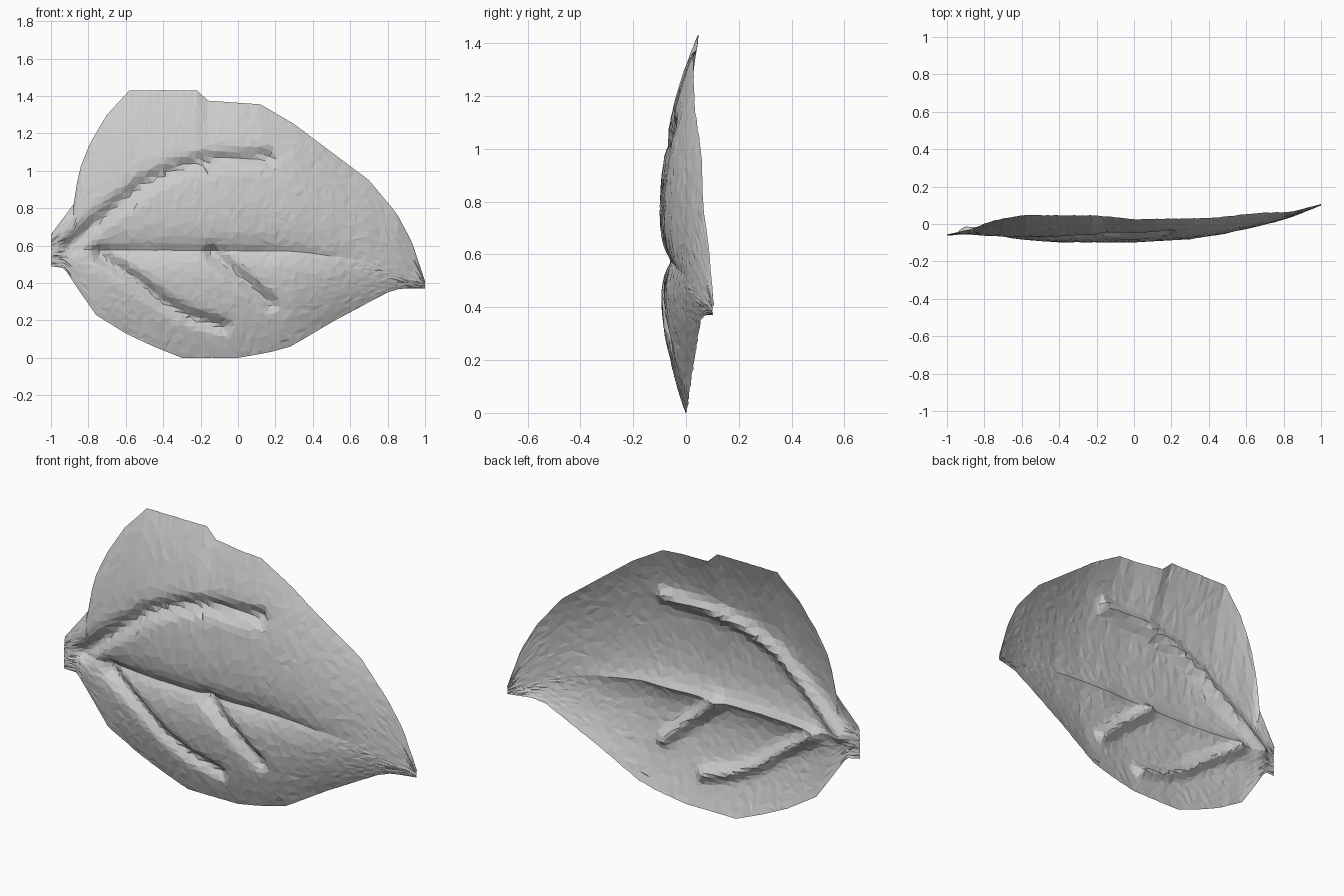
import bpy, bmesh, math, random
from mathutils import Vector
from mathutils.geometry import intersect_point_line

if "Cube" in bpy.data.objects:
    bpy.data.objects.remove(bpy.data.objects["Cube"])

random.seed(4)

# Leaf outline and midrib as (x, z) profiles
TOP = [(-1, .66), (-.88, .82), (-.85, 1.0), (-.79, 1.15), (-.7, 1.3), (-.58, 1.43), (-.22, 1.43),
       (-.16, 1.375), (.12, 1.355), (.3, 1.25), (.5, 1.1), (.7, .95), (.85, .77), (.93, .62),
       (.98, .47), (1, .41)]
BOTTOM = [(-1, .49), (-.93, .48), (-.85, .36), (-.76, .23), (-.6, .13), (-.45, .06), (-.3, 0),
          (0, 0), (.17, .03), (.28, .06), (.4, .13), (.5, .19), (.65, .27), (.8, .35), (.87, .37), (1, .37)]
MIDRIB = [(-1, .58), (.3, .57), (.7, .52), (1, .39)]

# Depth (x, y) along the crest, the upper rim and the lower rim
CREST = [(-1, -.062), (-.8, -.07), (-.6, -.09), (-.4, -.105), (0, -.105), (.3, -.088), (.5, -.055),
         (.7, -.005), (.85, .04), (1, .1)]
RIM_TOP = [(-1, -.055), (-.88, -.03), (-.75, .02), (-.58, .048), (-.2, .045), (0, .025), (.4, .032),
           (.7, .06), (.85, .065), (1, .105)]
RIM_BOTTOM = [(-1, -.06), (-.85, -.04), (-.6, -.015), (-.3, 0), (0, 0), (.3, .012), (.5, .03),
              (.8, .055), (1, .105)]

# Side veins: path, depth, width
VEINS = [([(-.9, .6), (-.7, .77), (-.5, .93), (-.3, 1.02), (-.1, 1.06), (.16, 1.07)], .04, .04),
         ([(-.74, .55), (-.55, .42), (-.4, .3), (-.25, .22), (-.08, .17)], .04, .035),
         ([(-.14, .56), (.03, .42), (.17, .29)], .04, .035)]


def lerp(pts, x):
    for (x0, y0), (x1, y1) in zip(pts, pts[1:]):
        if x <= x1:
            return y0 + (y1 - y0) * (x - x0) / (x1 - x0)
    return pts[-1][1]


def path_distance(pts, x, z):
    p, best = Vector((x, z, 0)), 9
    for a, b in zip(pts, pts[1:]):
        a, b = Vector((*a, 0)), Vector((*b, 0))
        t = intersect_point_line(p, a, b)[1]
        best = min(best, (p - a.lerp(b, max(0, min(1, t)))).length)
    return best


def depth(x, z, u, upper):
    crest = lerp(CREST, x)
    rim = lerp(RIM_TOP if upper else RIM_BOTTOM, x)
    y = crest + (rim - crest) * u ** (2.5 if upper else 2.0)
    # Central crease fading to the tip and the stalk
    fade = max(0, min(1, (x + 1) / .3)) * max(0, min(1, (.75 - x) / .6))
    y += .05 * fade * math.exp(-abs(z - lerp(MIDRIB, x)) / .07)
    for pts, d, w in VEINS:
        y += d * math.exp(-(path_distance(pts, x, z) / w) ** 2)
    return y + random.uniform(-.002, .002)


# Leaf blade: one thin sheet, rows run from the lower rim over the midrib to the upper rim
COLS, HALF = 100, 24
bm = bmesh.new()
grid = []
for i in range(COLS + 1):
    x = -1 + 2 * i / COLS
    mid = lerp(MIDRIB, x)
    column = []
    for j in range(-HALF, HALF + 1):
        u = abs(j) / HALF
        z = mid + (lerp(TOP if j > 0 else BOTTOM, x) - mid) * u
        column.append(bm.verts.new((x, depth(x, z, u, j > 0), z)))
    grid.append(column)
for a, b in zip(grid, grid[1:]):
    for j in range(2 * HALF):
        bm.faces.new((a[j], b[j], b[j + 1], a[j + 1]))
mesh = bpy.data.meshes.new("leaf")
bm.to_mesh(mesh)
bm.free()
leaf = bpy.data.objects.new("leaf", mesh)
bpy.context.collection.objects.link(leaf)

# Irregular flat facets
facets = leaf.modifiers.new("facets", 'DECIMATE')
facets.ratio = .3
